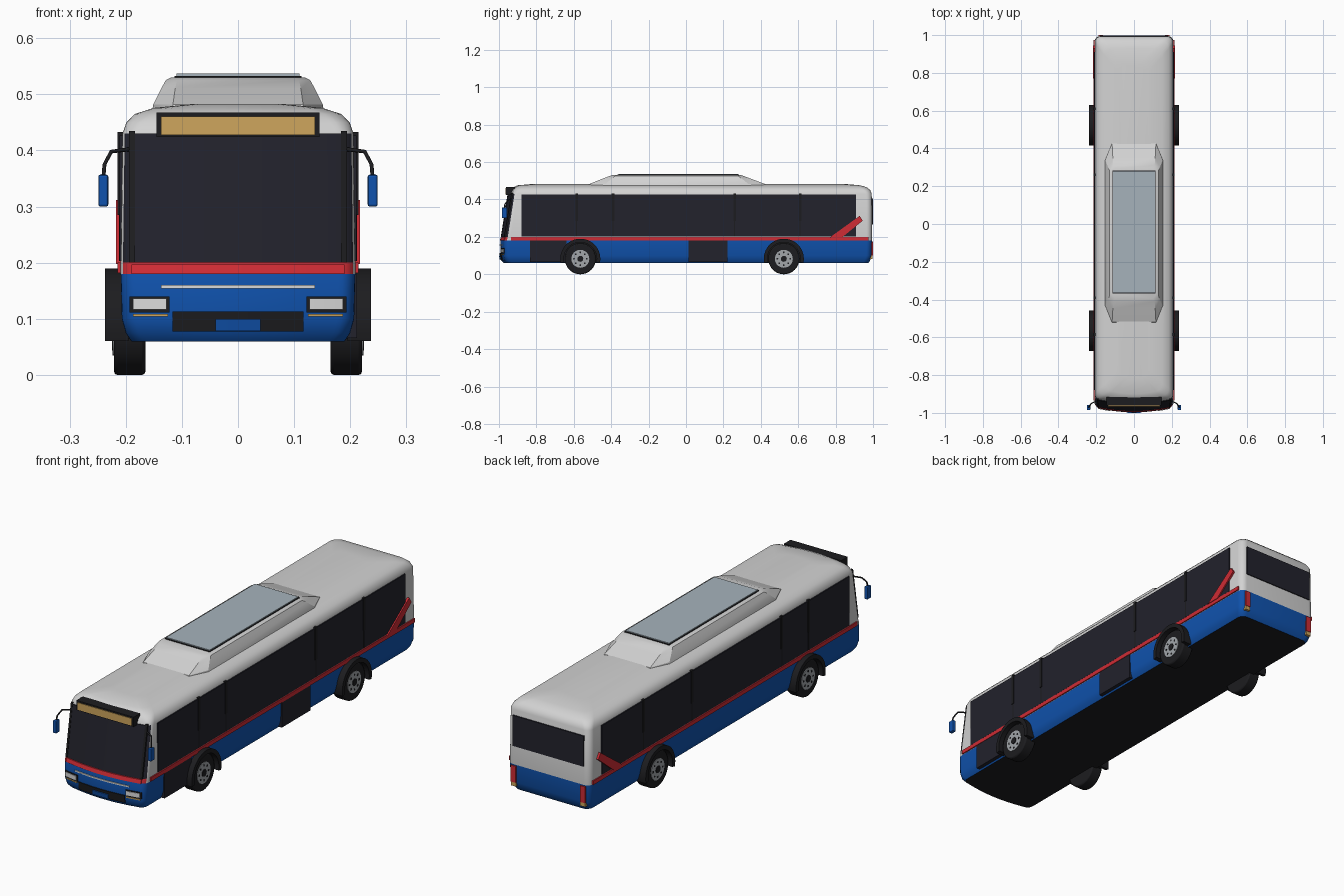
import bpy, bmesh
from math import sin, cos, pi, radians

cube = bpy.data.objects.get("Cube")
if cube:
    bpy.data.objects.remove(cube, do_unlink=True)


def material(name, r, g, b):
    m = bpy.data.materials.new(name)
    m.use_nodes = True
    m.diffuse_color = (r, g, b, 1)
    bsdf = m.node_tree.nodes["Principled BSDF"]
    bsdf.inputs["Base Color"].default_value = (r, g, b, 1)
    bsdf.inputs["Roughness"].default_value = 0.5
    return m


blue = material("blue paint", .005, .085, .42)
red = material("red paint", .62, .025, .035)
white = material("white paint", .65, .65, .65)
glass = material("dark glass", .016, .016, .025)
black = material("black trim", .012, .012, .014)
grey = material("rim grey", .36, .38, .4)
panel = material("roof panel", .38, .45, .5)
gold = material("amber", .62, .38, .11)
silver = material("lamp silver", .7, .7, .7)


def make(name, verts, faces, mats, rule=None, smooth=None):
    """Mesh object with outward normals and optional material rule."""
    me = bpy.data.meshes.new(name)
    me.from_pydata(verts, [], faces)
    bm = bmesh.new()
    bm.from_mesh(me)
    bmesh.ops.recalc_face_normals(bm, faces=bm.faces)
    for f in bm.faces:
        if rule:
            f.material_index = rule(f.calc_center_median(), f.normal)
    bm.to_mesh(me)
    bm.free()
    ob = bpy.data.objects.new(name, me)
    bpy.context.collection.objects.link(ob)
    for m in mats:
        me.materials.append(m)
    if smooth:
        bpy.ops.object.select_all(action='DESELECT')
        ob.select_set(True)
        bpy.context.view_layer.objects.active = ob
        bpy.ops.object.shade_smooth_by_angle(angle=radians(smooth))
    return ob


def loft(name, rings, mats, rule=None, smooth=None):
    n = len(rings[0])
    faces = [tuple(range(n)), tuple(range((len(rings) - 1) * n, len(rings) * n))]
    for k in range(len(rings) - 1):
        for i in range(n):
            j = (i + 1) % n
            faces.append((k * n + i, k * n + j, k * n + n + j, k * n + n + i))
    return make(name, [p for r in rings for p in r], faces, mats, rule, smooth)


def prism(name, yz, x0, x1, mat, smooth=None):
    return loft(name, [[(x, y, z) for y, z in yz] for x in (x0, x1)], [mat], smooth=smooth)


def box(name, x0, x1, y0, y1, z0, z1, mat):
    return prism(name, [(y0, z0), (y1, z0), (y1, z1), (y0, z1)], x0, x1, mat)


def arc(y, z, r, a0=0, a1=360, n=32):
    return [(y + r * cos(radians(a0 + (a1 - a0) * i / n)),
             z + r * sin(radians(a0 + (a1 - a0) * i / n))) for i in range(n + 1)]


# Body: rounded plan outlines stacked by height (z, half width, front, rear, radius)
BOW = .025
LEVELS = [(.06, .19, -.975, .975, .03), (.075, .2, -.988, .985, .03),
          (.1, .207, -.993, .993, .03), (.18, .209, -.992, .995, .03),
          (.2, .209, -.986, .995, .03), (.43, .206, -.95, .993, .03),
          (.45, .199, -.94, .985, .035), (.465, .184, -.925, .968, .04),
          (.476, .15, -.9, .93, .045), (.483, .08, -.82, .85, .045)]


def plan(z, hw, yf, yr, r):
    w = hw - r
    pts = [(w * t / 4, yf + BOW * (w * t / 4 / hw) ** 2) for t in range(-4, 5)]
    cy = pts[-1][1] + r
    pts += [(w + r * sin(a), cy - r * cos(a)) for a in [pi / 12 * i for i in range(1, 7)]]
    pts += [(w + r * cos(a), yr - r + r * sin(a)) for a in [pi / 12 * i for i in range(7)]]
    pts += [(-w - r * sin(a), yr - r + r * cos(a)) for a in [pi / 12 * i for i in range(7)]]
    pts += [(-w - r * cos(a), cy - r * sin(a)) for a in [pi / 12 * i for i in range(6)]]
    return [(x, y, z) for x, y in pts]


def body_paint(c, n):
    if n.z < -.9:
        return 3
    if c.z < .18:
        return 0
    if .2 < c.z < .43 and n.y < -.6:
        return 2
    if c.z < .2 and n.y < -.5:
        return 4
    return 1


loft("body_shell", [plan(*l) for l in LEVELS], [blue, white, glass, black, red], body_paint, 35)


# Plates that follow the bowed front
def front_y(x, z):
    for a, b in zip(LEVELS, LEVELS[1:]):
        if a[0] <= z <= b[0]:
            t = (z - a[0]) / (b[0] - a[0])
            return a[2] + t * (b[2] - a[2]) + BOW * (x / (a[1] + t * (b[1] - a[1]))) ** 2


def front_plate(name, x0, x1, z0, z1, mat, out=.004):
    n = 8
    rings = []
    for i in range(n + 1):
        x = x0 + (x1 - x0) * i / n
        ya, yb = front_y(x, z0), front_y(x, z1)
        rings.append([(x, ya - out, z0), (x, yb - out, z1), (x, yb + .002, z1), (x, ya + .002, z0)])
    return loft(name, rings, [mat], smooth=30)


front_plate("windshield", -.19, .19, .2, .43, glass)
front_plate("front_red_band", -.19, .19, .18, .197, red)
front_plate("front_chrome_strip", -.137, .137, .154, .16, silver)
front_plate("front_grille", -.117, .117, .077, .113, black)
front_plate("number_plate", -.04, .04, .078, .1, blue, .007)
for s, side in ((1, "left"), (-1, "right")):
    front_plate(side + "_headlight_housing", s * .122, s * .193, .111, .14, black)
    front_plate(side + "_headlight", s * .127, s * .187, .117, .136, silver, .007)
    front_plate(side + "_front_indicator", s * .125, s * .187, .104, .109, gold)
    front_plate(side + "_windshield_post", s * .184, s * .194, .2, .435, black, .007)

# Destination sign
box("sign_frame", -.145, .145, -.962, -.915, .424, .468, black)
box("sign_display", -.137, .137, -.965, -.96, .428, .461, gold)

# Roof pod with chamfered ends
def pod_ring(z, w, y0, y1, cx, cy):
    return [(-w + cx, y0, z), (w - cx, y0, z), (w, y0 + cy, z), (w, y1 - cy, z),
            (w - cx, y1, z), (-w + cx, y1, z), (-w, y1 - cy, z), (-w, y0 + cy, z)]


loft("roof_pod", [pod_ring(.46, .155, -.53, .435, .035, .09),
                  pod_ring(.482, .151, -.52, .425, .035, .09),
                  pod_ring(.51, .137, -.45, .35, .025, .05),
                  pod_ring(.525, .129, -.41, .31, .02, .03),
                  pod_ring(.53, .12, -.395, .295, .02, .03)], [white], smooth=25)
box("pod_panel_frame", -.113, .113, -.367, .284, .525, .533, black)
box("pod_panel", -.11, .11, -.362, .279, .53, .537, panel)

# Rear window and lamps
box("rear_window", -.18, .18, .98, .999, .265, .405, glass)
for s, side in ((1, "left"), (-1, "right")):
    box(side + "_tail_lamp", s * .163, s * .188, .97, 1.0, .1, .175, red)
    box(side + "_rear_indicator", s * .163, s * .188, .97, .998, .082, .1, gold)

# Both sides: windows, stripes, wheels, mirrors
for s, side in ((1, "left"), (-1, "right")):
    box(side + "_side_windows", s * .19, s * .2115, -.88, .91, .203, .427, glass)
    box(side + "_red_stripe", s * .2, s * .2145, -.935, .975, .182, .2, red)
    prism(side + "_red_slash", [(.77, .198), (.835, .198), (.945, .287), (.928, .312)],
          s * .2, s * .2175, red)
    for y in (-.585, -.39, .26, .61):
        box(side + "_window_post", s * .2, s * .2145, y - .007, y + .007, .285, .433, black)
        box(side + "_window_seam", s * .2, s * .2125, y - .003, y + .003, .203, .3, black)

    for y, axle in ((-.565, "front"), (.523, "rear")):
        name = side + "_" + axle
        prism(name + "_wheel_arch", arc(y, .083, .107, -12, 192) + arc(y, .083, .088, 192, -12),
              s * .195, s * .237, black, 30)
        prism(name + "_wheel_well", arc(y, .083, .09, -12, 192), s * .15, s * .211, black)
        tyre = prism(name + "_tyre", arc(y, .083, .083)[:-1], s * .165, s * .221, black, 40)
        bevel = tyre.modifiers.new("soft shoulder", 'BEVEL')
        bevel.width, bevel.segments, bevel.limit_method = .006, 2, 'ANGLE'
        bevel.angle_limit = radians(40)
        prism(name + "_rim", arc(y, .083, .048)[:-1], s * .2, s * .2235, grey, 40)
        prism(name + "_hub", arc(y, .083, .016, n=12)[:-1], s * .2, s * .2265, black)
        for k in range(8):
            a = k * pi / 4
            prism(name + "_rim_hole", arc(y + .034 * cos(a), .083 + .034 * sin(a), .005, n=8)[:-1],
                  s * .22, s * .2245, black)

    mirror = box(side + "_mirror", s * .231, s * .249, -.985, -.957, .3, .357, blue)
    bevel = mirror.modifiers.new("rounded edges", 'BEVEL')
    bevel.width, bevel.segments = .004, 2
    curve = bpy.data.curves.new(side + "_mirror_arm", 'CURVE')
    curve.dimensions = '3D'
    curve.bevel_depth, curve.bevel_resolution = .0035, 2
    path = [(.195, -.935, .402), (.226, -.95, .398), (.238, -.968, .375), (.24, -.971, .35)]
    spline = curve.splines.new('POLY')
    spline.points.add(len(path) - 1)
    for p, (x, y, z) in zip(spline.points, path):
        p.co = (s * x, y, z, 1)
    curve.materials.append(black)
    bpy.context.collection.objects.link(bpy.data.objects.new(side + "_mirror_arm", curve))

# Doors on one side only
for name, y0, y1 in (("front_door", -.835, -.64), ("middle_door", .013, .222)):
    box(name, .195, .2125, y0, y1, .066, .183, glass)
